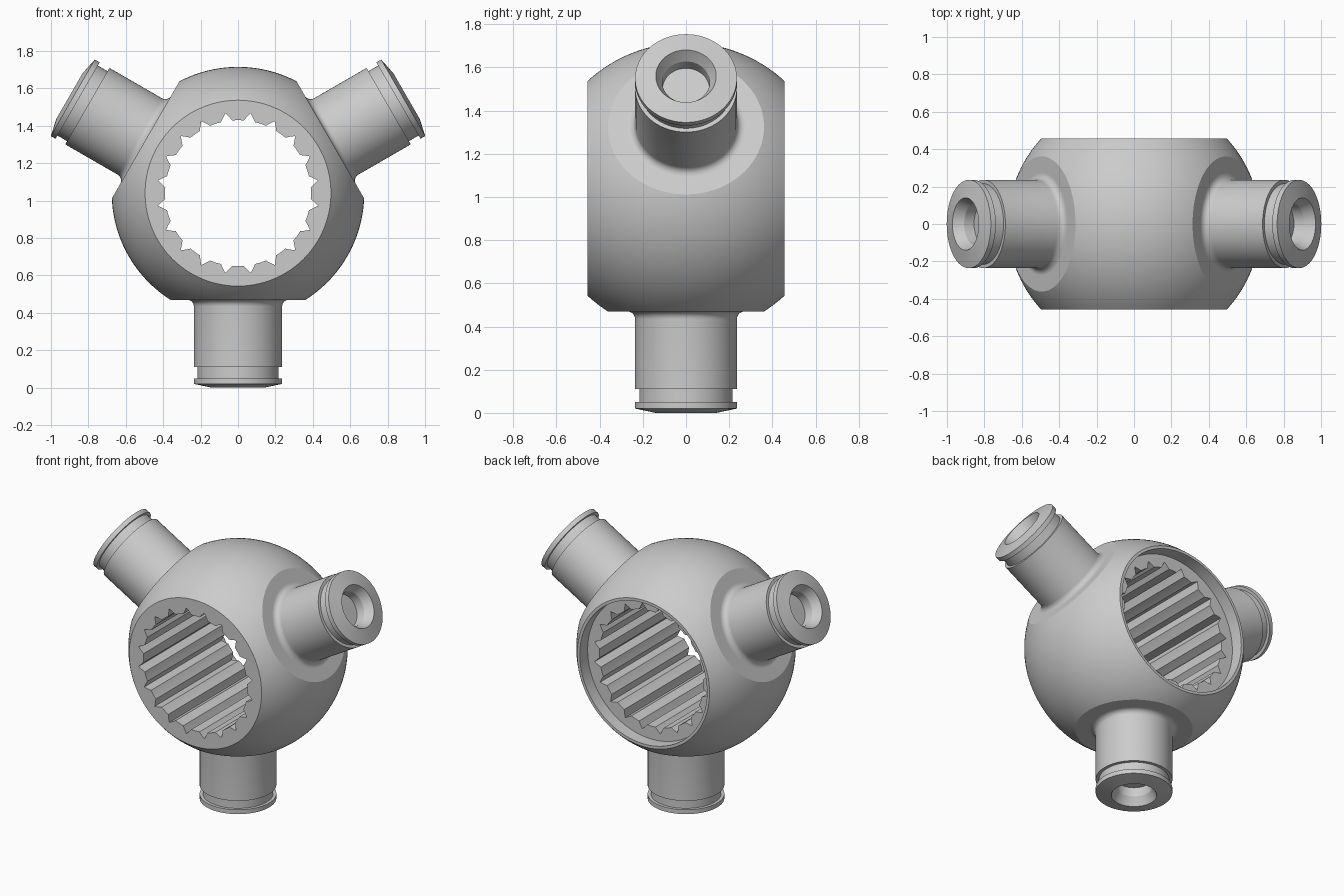
import bpy, bmesh, math
from mathutils import Vector, Matrix

cube = bpy.data.objects.get("Cube")
if cube:
    bpy.data.objects.remove(cube, do_unlink=True)

CENTRE = Vector((0, 0, 1.04))
R = 0.675          # ball radius
HALF = 0.457       # half length along the bore
FLAT = 0.57        # distance of the arm seats from the centre
TEETH, PER = 20, 8  # spline teeth, mesh segments per tooth

grey = bpy.data.materials.new("grey metal")
grey.use_nodes = True
grey.diffuse_color = (0.6, 0.6, 0.6, 1)
grey.node_tree.nodes["Principled BSDF"].inputs["Base Color"].default_value = (0.6, 0.6, 0.6, 1)


def finish(bm, name, matrix):
    bmesh.ops.recalc_face_normals(bm, faces=bm.faces)
    mesh = bpy.data.meshes.new(name)
    bm.to_mesh(mesh)
    bm.free()
    mesh.transform(matrix)
    mesh.materials.append(grey)
    obj = bpy.data.objects.new(name, mesh)
    bpy.context.collection.objects.link(obj)
    bpy.ops.object.select_all(action='DESELECT')
    obj.select_set(True)
    bpy.context.view_layer.objects.active = obj
    bpy.ops.object.shade_smooth_by_angle(angle=math.radians(25))
    return obj


def bridge(bm, a, b):
    n = len(a)
    for i in range(n):
        bm.faces.new((a[i], a[(i + 1) % n], b[(i + 1) % n], b[i]))


# Ball body: rings around the y axis, closed through the splined bore
def spline_radius(i):
    k = i % PER
    k = min(k, PER - k)              # 0 = tooth centre, 4 = groove bottom
    return 0.39 + 0.042 * max(0, k - 2) / 2


def body_ring(bm, y, radius):
    ring = []
    for i in range(TEETH * PER):
        a = 2 * math.pi * i / (TEETH * PER)
        r = spline_radius(i) if radius is None else radius
        ring.append(bm.verts.new((r * math.sin(a), y, r * math.cos(a))))
    return ring


bm = bmesh.new()
end = math.asin(HALF / R)
outline = []
for i in range(33):
    t = -end + 2 * end * i / 32
    outline.append((R * math.sin(t), R * math.cos(t)))
# rear counterbore, then the splined bore back to the front face
outline += [(HALF, 0.478), (HALF - 0.085, 0.478), (HALF - 0.085, None), (-HALF, None)]
rings = [body_ring(bm, y, r) for y, r in outline]
for i, ring in enumerate(rings):
    bridge(bm, ring, rings[(i + 1) % len(rings)])

# Flat seats for the three arms
arm_dirs = {
    "lower_arm": Vector((0, 0, -1)),
    "left_arm": Vector((math.cos(math.pi / 6), 0, 0.5)),
    "right_arm": Vector((-math.cos(math.pi / 6), 0, 0.5)),
}
for d in arm_dirs.values():
    cut = bmesh.ops.bisect_plane(bm, geom=bm.verts[:] + bm.edges[:] + bm.faces[:], dist=1e-5,
                                 plane_co=d * FLAT, plane_no=d, clear_outer=True)
    edges = [e for e in cut["geom_cut"] if isinstance(e, bmesh.types.BMEdge)]
    bmesh.ops.edgeloop_fill(bm, edges=edges)
finish(bm, "ball_body", Matrix.Translation(CENTRE))

# Arms: turned profile (radius, distance) with root fillet, ring groove and blind hole
FIL = 0.036
profile = [(0.236 + FIL, FLAT - 0.02)]
for i in range(8):
    a = math.pi / 2 * i / 7
    profile.append((0.236 + FIL * (1 - math.sin(a)), FLAT + FIL * (1 - math.cos(a))))
profile += [(0.236, 0.93), (0.216, 0.93), (0.216, 0.99), (0.236, 0.99), (0.236, 1.02),
            (0.14, 1.04), (0.125, 1.01), (0.11, 0.985), (0.108, 0.925)]
SEG = 64
for name, d in arm_dirs.items():
    bm = bmesh.new()
    rings = [[bm.verts.new((r * math.cos(2 * math.pi * i / SEG), r * math.sin(2 * math.pi * i / SEG), h))
              for i in range(SEG)] for r, h in profile]
    for a, b in zip(rings, rings[1:]):
        bridge(bm, a, b)
    bm.faces.new(rings[0])
    bm.faces.new(rings[-1])
    turn = Vector((0, 0, 1)).rotation_difference(d).to_matrix().to_4x4()
    finish(bm, name, Matrix.Translation(CENTRE) @ turn)
